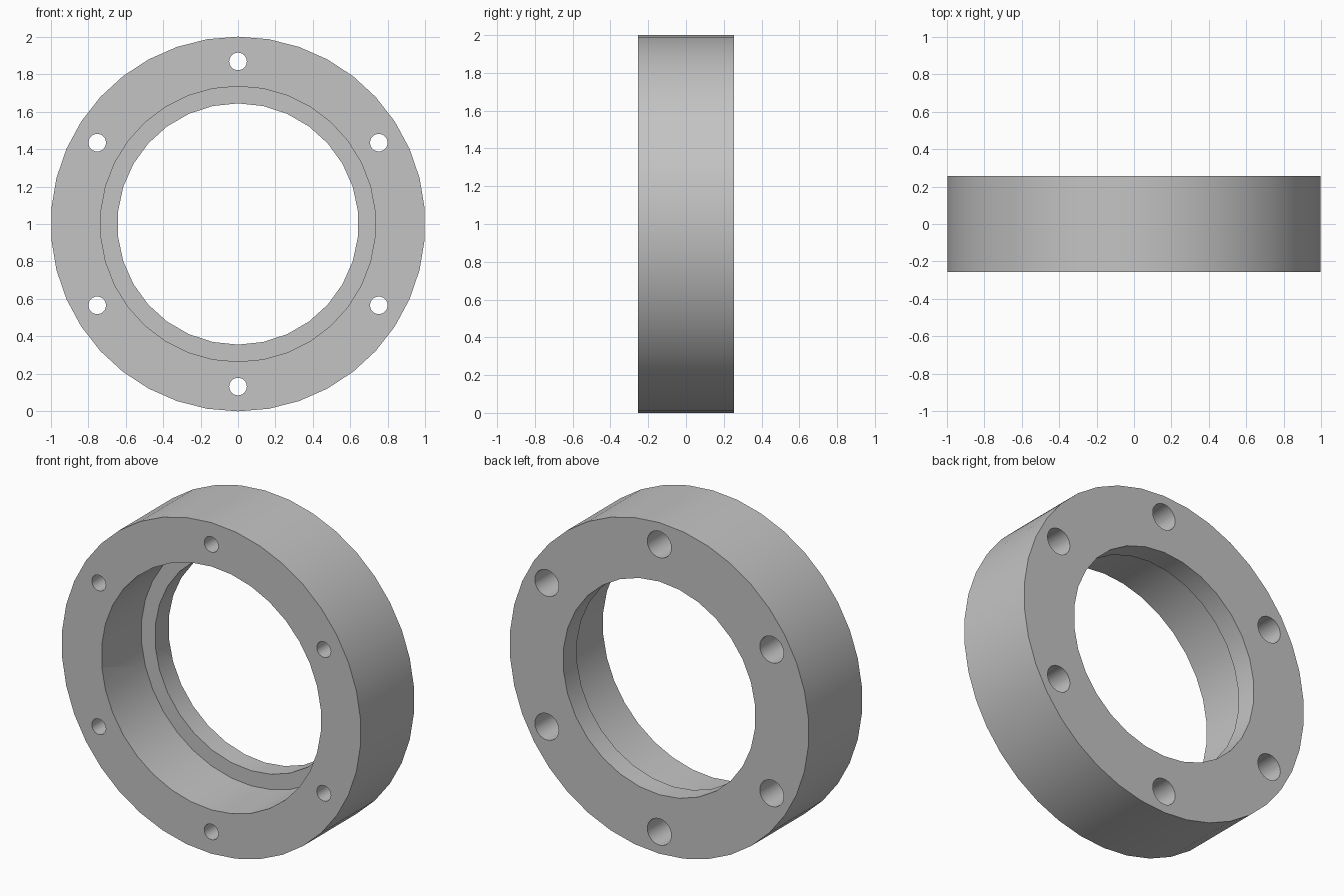
import bpy
from math import sin, cos, radians

if "Cube" in bpy.data.objects:
    bpy.data.objects.remove(bpy.data.objects["Cube"], do_unlink=True)

HALF = 0.255        # half thickness of the ring
SHOULDER = 0.125    # y where the wide front bore stops
HOLE_STEP = -0.04   # y where the wide rear bolt holes stop
BOLT_RADIUS = 0.868

metal = bpy.data.materials.new("light_grey_metal")
metal.use_nodes = True
metal.diffuse_color = (0.55, 0.55, 0.55, 1)
metal.node_tree.nodes["Principled BSDF"].inputs["Base Color"].default_value = (0.55, 0.55, 0.55, 1)


def cylinder(name, radius, y0, y1, sides, x=0, z=1):
    """Cylinder along y from y0 to y1, with a corner at the top."""
    bpy.ops.mesh.primitive_cylinder_add(
        vertices=sides, radius=radius, depth=y1 - y0,
        location=(x, (y0 + y1) / 2, z), rotation=(radians(90), 0, 0))
    obj = bpy.context.object
    obj.name = name
    bpy.ops.object.transform_apply(location=True, rotation=True, scale=True)
    return obj


# Ring body
ring = cylinder("flange_ring", 1, -HALF, HALF, 38)
ring.data.materials.append(metal)

# Through bore with a wider front recess
cutters = [cylinder("bore_cutter", 0.644, -0.5, 0.5, 30),
           cylinder("recess_cutter", 0.735, -0.5, SHOULDER, 34)]

# Six bolt holes, counterbored from the back
for i in range(6):
    a = radians(30 + 60 * i)
    x, z = BOLT_RADIUS * cos(a), 1 + BOLT_RADIUS * sin(a)
    cutters.append(cylinder("bolt_hole_cutter", 0.047, -0.5, 0.5, 24, x, z))
    cutters.append(cylinder("counterbore_cutter", 0.08, HOLE_STEP, 0.5, 24, x, z))

# Cut everything, then drop the cutters
bpy.context.view_layer.objects.active = ring
for cutter in cutters:
    cutter.hide_render = True
    cut = ring.modifiers.new("cut", 'BOOLEAN')
    cut.operation = 'DIFFERENCE'
    cut.solver = 'EXACT'
    cut.object = cutter
    bpy.ops.object.modifier_apply(modifier=cut.name)
for cutter in cutters:
    bpy.data.objects.remove(cutter, do_unlink=True)

bpy.ops.object.select_all(action='DESELECT')
ring.select_set(True)
bpy.context.view_layer.objects.active = ring
bpy.ops.object.shade_smooth_by_angle(angle=radians(30))
